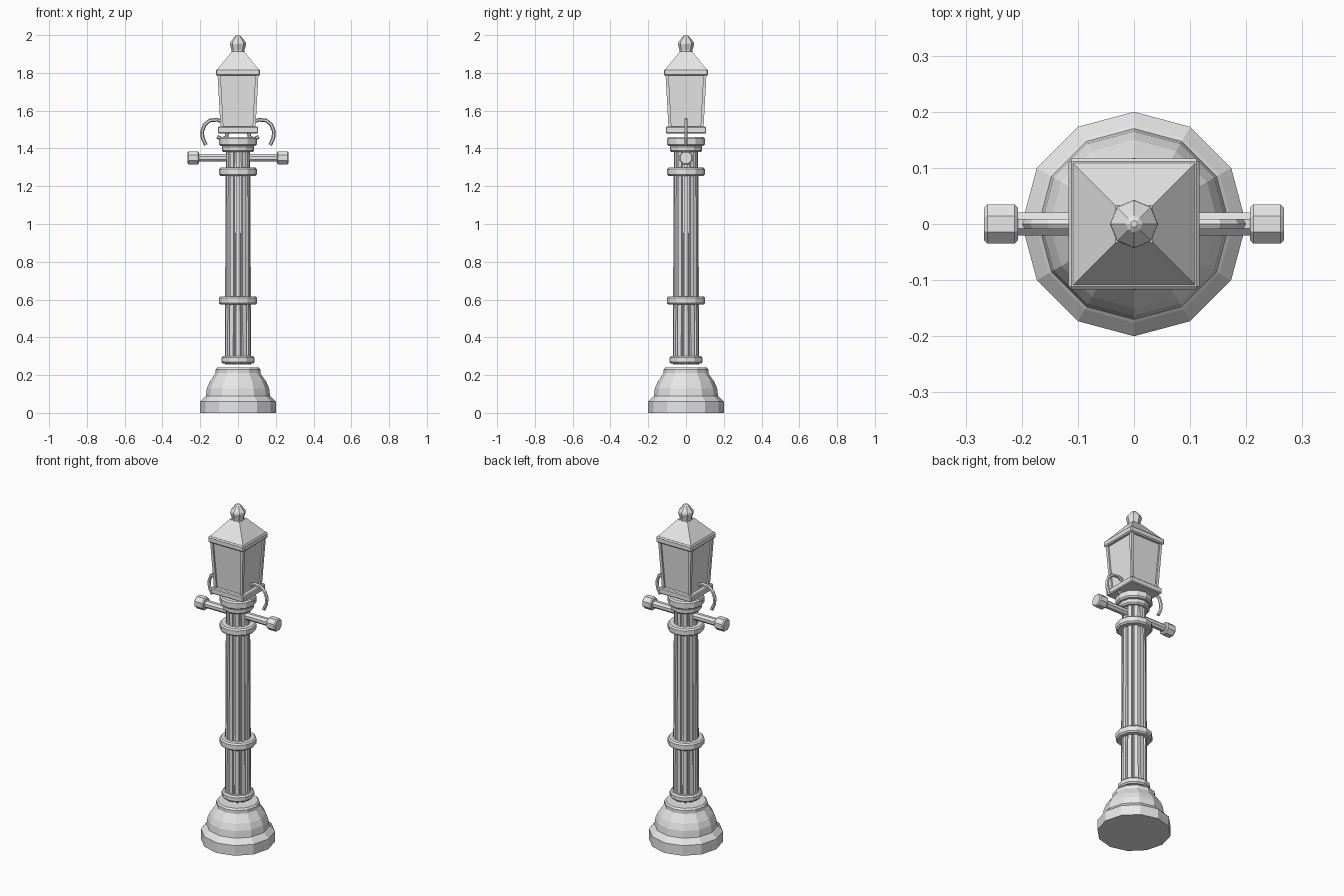
import bpy, bmesh, math
from mathutils import Matrix, Vector

cube = bpy.data.objects.get("Cube")
if cube:
    bpy.data.objects.remove(cube, do_unlink=True)

metal = bpy.data.materials.new("grey_metal")
metal.use_nodes = True
grey = (0.8, 0.8, 0.8, 1)
metal.diffuse_color = grey
metal.node_tree.nodes["Principled BSDF"].inputs["Base Color"].default_value = grey


def finish(name, bm, bevel=0):
    bmesh.ops.recalc_face_normals(bm, faces=bm.faces)
    mesh = bpy.data.meshes.new(name)
    bm.to_mesh(mesh)
    bm.free()
    mesh.materials.append(metal)
    obj = bpy.data.objects.new(name, mesh)
    bpy.context.collection.objects.link(obj)
    if bevel:
        mod = obj.modifiers.new("edge_bevel", "BEVEL")
        mod.width = bevel
        mod.segments = 1
    return obj


def loft(name, rings, bevel=0):
    """Skin a closed solid through rings of equal point count."""
    bm = bmesh.new()
    loops = [[bm.verts.new(p) for p in ring] for ring in rings]
    n = len(loops[0])
    for low, high in zip(loops, loops[1:]):
        for i in range(n):
            j = (i + 1) % n
            bm.faces.new((low[i], low[j], high[j], high[i]))
    bm.faces.new(loops[0][::-1])
    bm.faces.new(loops[-1])
    return finish(name, bm, bevel)


def turned(name, profile, sides=12, turn=0.0, bevel=0):
    """Revolve a (radius, height) profile."""
    rings = []
    for r, z in profile:
        angles = [turn + math.tau * i / sides for i in range(sides)]
        rings.append([(r * math.cos(a), r * math.sin(a), z) for a in angles])
    return loft(name, rings, bevel)


def square(name, profile, bevel=0):
    """Square stack of (half width, height) sections."""
    return turned(name, [(w * math.sqrt(2), z) for w, z in profile], 4, math.pi / 4, bevel)


def collar(name, radius, low, high, edge=0.008):
    turned(name, [(radius - edge, low), (radius, low + edge),
                  (radius, high - edge), (radius - edge, high)])


# Stepped base
turned("base", [(0.2, 0), (0.2, 0.06), (0.176, 0.085), (0.17, 0.09), (0.165, 0.13),
                (0.15, 0.165), (0.118, 0.21), (0.118, 0.23), (0.11, 0.24)])

# Fluted shaft
flutes = 12
rings = []
for radius, z in ((0.071, 0.255), (0.065, 1.42)):
    ring = []
    for i in range(flutes):
        for step, depth in ((-0.3, 1), (0.3, 1), (0.4, 0.85), (0.6, 0.85)):
            a = math.tau * (i + step) / flutes
            ring.append((radius * depth * math.cos(a), radius * depth * math.sin(a), z))
    rings.append(ring)
loft("fluted_shaft", rings)

# Collars around the shaft
collar("foot_collar", 0.088, 0.262, 0.3)
collar("lower_collar", 0.1, 0.573, 0.617)
collar("upper_collar", 0.1, 1.255, 1.298)
collar("neck_collar", 0.086, 1.38, 1.415)
collar("top_collar", 0.1, 1.413, 1.46)

# Ladder bar with end knobs
lay_flat = Matrix.Rotation(math.pi / 2, 4, "Y")
bar = turned("ladder_bar", [(0.022, -0.215), (0.022, 0.215)], 8, math.pi / 8)
bar.data.transform(lay_flat @ Matrix.Identity(4))
bar.location.z = 1.35
for side, label in ((1, "left"), (-1, "right")):
    knob = turned(label + "_bar_knob", [(0.032, -0.03), (0.038, -0.024),
                                        (0.038, 0.024), (0.032, 0.03)], 8, math.pi / 8)
    knob.data.transform(lay_flat)
    knob.location = (side * 0.237, 0, 1.35)

# Curled scroll brackets
path = [(0.11, 1.462), (0.085, 1.45), (0.06, 1.462), (0.055, 1.5), (0.075, 1.538),
        (0.11, 1.552), (0.15, 1.548), (0.177, 1.525), (0.19, 1.49), (0.187, 1.455),
        (0.17, 1.418)]
for side, label in ((1, "left"), (-1, "right")):
    pts = [Vector((side * x, 0, z)) for x, z in path]
    rings = []
    for i, p in enumerate(pts):
        along = (pts[min(i + 1, len(pts) - 1)] - pts[max(i - 1, 0)]).normalized()
        across = along.cross(Vector((0, 1, 0)))
        rings.append([p + 0.01 * (math.cos(a) * across + Vector((0, math.sin(a), 0)))
                      for a in (math.tau * k / 6 for k in range(6))])
    loft(label + "_scroll", rings)

# Lantern: floor plate, panes, corner posts
square("lantern_floor", [(0.107, 1.48), (0.107, 1.515)], 0.005)
square("lantern_panes", [(0.083, 1.513), (0.099, 1.79)])
for sx in (1, -1):
    for sy in (1, -1):
        rings = []
        for c, z in ((0.085, 1.513), (0.1, 1.79)):
            h = 0.008
            rings.append([(sx * c + dx, sy * c + dy, z)
                          for dx, dy in ((-h, -h), (h, -h), (h, h), (-h, h))])
        name = ("back" if sy > 0 else "front") + ("_left" if sx > 0 else "_right")
        loft(name + "_post", rings)

# Roof and finial
square("roof_eave", [(0.117, 1.785), (0.117, 1.82)], 0.006)
square("roof", [(0.11, 1.818), (0.033, 1.912)])
turned("finial", [(0.034, 1.905), (0.034, 1.92), (0.043, 1.952), (0.041, 1.962),
                  (0.015, 1.994), (0.006, 2.0)], 8)
